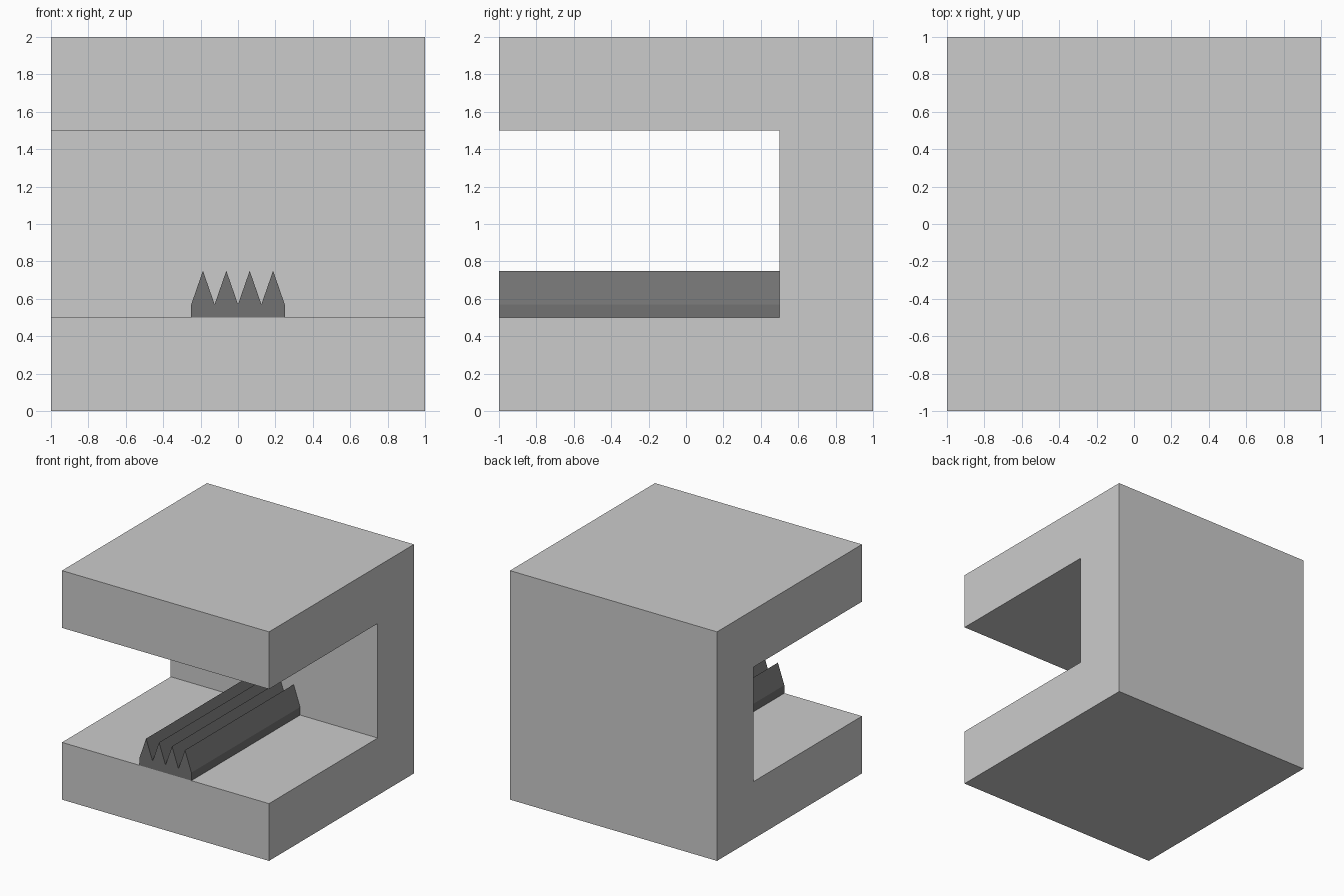
import bpy, bmesh
from mathutils import Vector

if "Cube" in bpy.data.objects:
    bpy.data.objects.remove(bpy.data.objects["Cube"])


def prism(name, profile, sweep):
    """Extrude a closed planar profile along the sweep vector."""
    bm = bmesh.new()
    face = bm.faces.new([bm.verts.new(p) for p in profile])
    out = bmesh.ops.extrude_face_region(bm, geom=[face], use_keep_orig=True)
    moved = [g for g in out["geom"] if isinstance(g, bmesh.types.BMVert)]
    bmesh.ops.translate(bm, verts=moved, vec=Vector(sweep))
    bmesh.ops.recalc_face_normals(bm, faces=bm.faces)
    mesh = bpy.data.meshes.new(name)
    bm.to_mesh(mesh)
    bm.free()
    obj = bpy.data.objects.new(name, mesh)
    bpy.context.collection.objects.link(obj)
    return obj


# C-shaped body: side profile swept across the width
side = [(-1, 0), (1, 0), (1, 2), (-1, 2), (-1, 1.5), (0.5, 1.5), (0.5, 0.5), (-1, 0.5)]
prism("c_frame", [(-1, y, z) for y, z in side], (2, 0, 0))

# Toothed rail on the floor of the slot: four ridges running front to back
teeth, half, shoulder, peak = 4, 0.25, 0.57, 0.75
step = half / teeth
front = [(-half, 0.5)]
front += [(-half + i * step, peak if i % 2 else shoulder) for i in range(2 * teeth + 1)]
front += [(half, 0.5)]
rail = prism("toothed_rail", [(x, -1, z) for x, z in front], (0, 1.5, 0))

dark = bpy.data.materials.new("dark_grey")
dark.diffuse_color = (0.17, 0.17, 0.17, 1)
dark.use_nodes = True
dark.node_tree.nodes["Principled BSDF"].inputs["Base Color"].default_value = dark.diffuse_color
rail.data.materials.append(dark)
